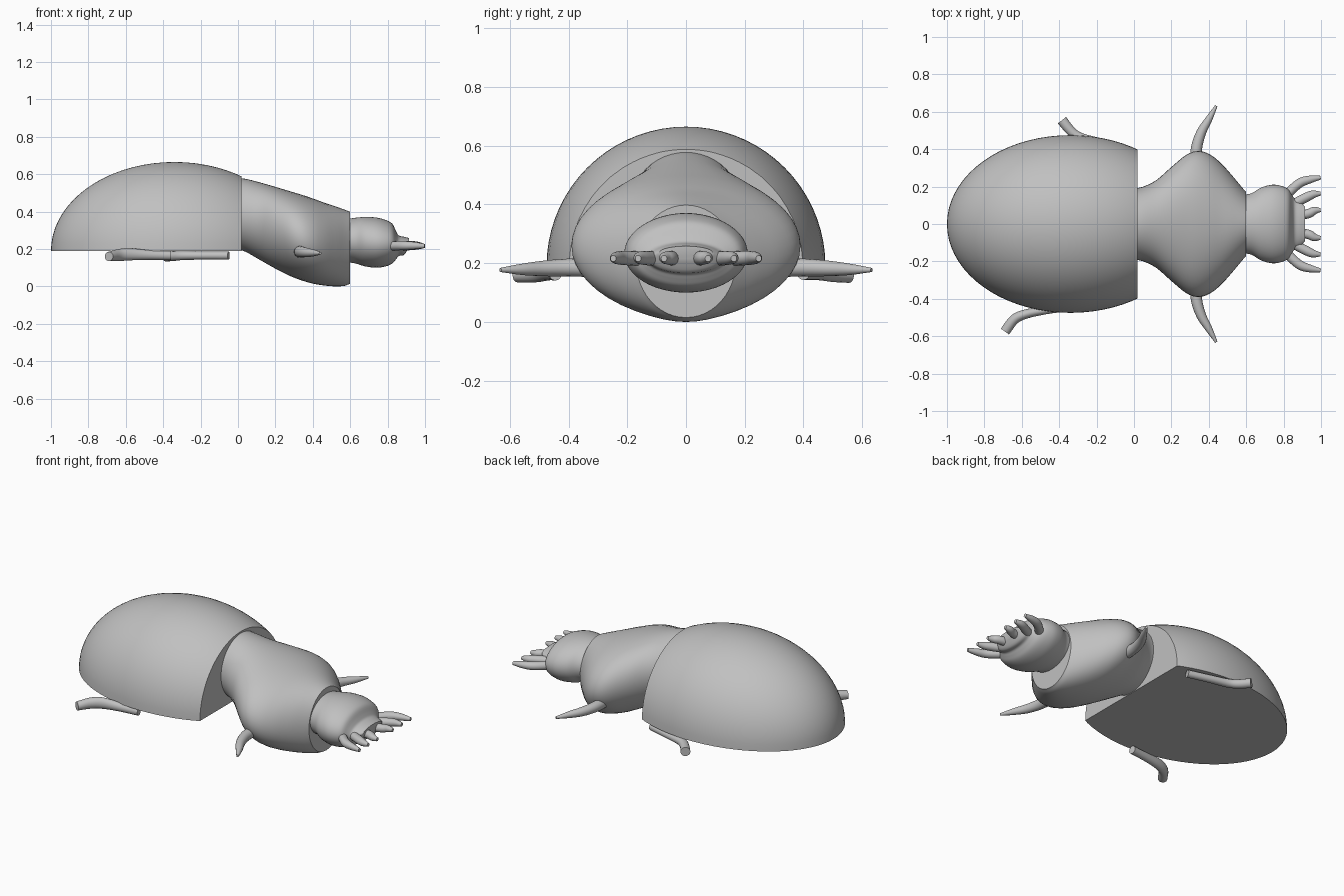
import bpy, bmesh, math
from mathutils import Vector

if "Cube" in bpy.data.objects:
    bpy.data.objects.remove(bpy.data.objects["Cube"])

grey = bpy.data.materials.new("plain grey")
grey.diffuse_color = (0.53, 0.53, 0.53, 1)
grey.use_nodes = True
grey.node_tree.nodes["Principled BSDF"].inputs["Base Color"].default_value = grey.diffuse_color


def finish(name, bm, angle=35):
    """Smooth shading with sharp creases, one material."""
    bmesh.ops.recalc_face_normals(bm, faces=bm.faces[:])
    for f in bm.faces:
        f.smooth = True
    for e in bm.edges:
        e.smooth = not (e.is_manifold and e.calc_face_angle(0) > math.radians(angle))
    me = bpy.data.meshes.new(name)
    bm.to_mesh(me)
    bm.free()
    me.materials.append(grey)
    ob = bpy.data.objects.new(name, me)
    bpy.context.collection.objects.link(ob)
    return ob


def smooth_path(pts, steps):
    """Catmull-Rom interpolation of tuples."""
    p = [Vector(q) for q in pts]
    p = [p[0] * 2 - p[1]] + p + [p[-1] * 2 - p[-2]]
    out = []
    for i in range(1, len(p) - 2):
        a, b, c, d = p[i - 1:i + 3]
        for k in range(steps):
            t = k / steps
            out.append(0.5 * (2 * b + (c - a) * t + (2 * a - 5 * b + 4 * c - d) * t * t
                              + (3 * b - 3 * c + d - a) * t ** 3))
    return out + [p[-2]]


def loft(name, pts, sides=48, steps=4):
    """Elliptic sections (x, y, z, half width, half height) along a level path."""
    path = smooth_path(pts, steps)
    bm = bmesh.new()
    rings = []
    for i, s in enumerate(path):
        a, b = path[max(i - 1, 0)], path[min(i + 1, len(path) - 1)]
        side = Vector((a[1] - b[1], b[0] - a[0], 0)).normalized()
        rings.append([bm.verts.new(Vector(s[:3]) + side * s[3] * math.cos(t)
                                   + Vector((0, 0, s[4] * math.sin(t))))
                      for t in (2 * math.pi * k / sides for k in range(sides))])
    for r, q in zip(rings, rings[1:]):
        for k in range(sides):
            j = (k + 1) % sides
            bm.faces.new((r[k], r[j], q[j], q[k]))
    bm.faces.new(rings[0])
    bm.faces.new(rings[-1])
    return finish(name, bm)


# Domed abdomen: ellipsoid with flat underside and flat front
bm = bmesh.new()
bmesh.ops.create_uvsphere(bm, u_segments=72, v_segments=36, radius=1)
bmesh.ops.scale(bm, vec=(0.66, 0.475, 0.475), verts=bm.verts[:])
bmesh.ops.translate(bm, vec=(-0.34, 0, 0.19), verts=bm.verts[:])
for co, no in (((0, 0, 0.19), (0, 0, -1)), ((0.02, 0, 0), (1, 0, 0))):
    bmesh.ops.bisect_plane(bm, geom=bm.verts[:] + bm.edges[:] + bm.faces[:], dist=1e-5,
                           plane_co=co, plane_no=no, clear_outer=True)
    bmesh.ops.holes_fill(bm, edges=[e for e in bm.edges if e.is_boundary], sides=0)
finish("abdomen", bm)

# Thorax and head: (x, half width, bottom z, top z)
thorax = [(0.0, 0.19, 0.20, 0.58), (0.05, 0.20, 0.18, 0.573), (0.12, 0.235, 0.14, 0.555),
          (0.20, 0.305, 0.095, 0.532), (0.28, 0.37, 0.055, 0.508), (0.34, 0.39, 0.032, 0.49),
          (0.40, 0.375, 0.015, 0.47), (0.46, 0.33, 0.005, 0.448), (0.52, 0.265, 0.0, 0.428),
          (0.57, 0.205, 0.003, 0.41), (0.60, 0.17, 0.015, 0.398)]
head = [(0.58, 0.155, 0.13, 0.36), (0.63, 0.165, 0.122, 0.367), (0.68, 0.195, 0.107, 0.371),
        (0.74, 0.21, 0.10, 0.368), (0.79, 0.203, 0.107, 0.355), (0.825, 0.185, 0.122, 0.335),
        (0.845, 0.155, 0.145, 0.295), (0.86, 0.135, 0.163, 0.272), (0.89, 0.12, 0.17, 0.265),
        (0.915, 0.09, 0.215, 0.258)]
for name, prof in (("thorax", thorax), ("head", head)):
    loft(name, [(x, 0, (lo + hi) / 2, w, (hi - lo) / 2) for x, w, lo, hi in prof])

for s, label in ((1, "left"), (-1, "right")):
    # Pointed front legs
    loft(f"front_leg_{label}",
         [(x, s * y, z, r, h) for x, y, z, r, h in
          [(0.33, 0.32, 0.185, 0.032, 0.032), (0.335, 0.41, 0.185, 0.03, 0.03),
           (0.36, 0.49, 0.182, 0.026, 0.026), (0.40, 0.56, 0.179, 0.019, 0.019),
           (0.44, 0.632, 0.177, 0.007, 0.007)]], 16)
    # Mouth feelers fanning forward
    for n, (x0, y0, x1, y1, x2, y2) in enumerate([(0.85, 0.04, 0.93, 0.055, 0.998, 0.075),
                                                  (0.84, 0.10, 0.92, 0.142, 0.998, 0.163),
                                                  (0.80, 0.14, 0.88, 0.215, 0.998, 0.248)]):
        loft(f"feeler_{label}_{n + 1}",
             [(x0, s * y0, 0.215, 0.025, 0.025), (x1, s * y1, 0.218, 0.025, 0.024),
              ((x1 + x2) / 2, s * (y1 + y2) / 2 + s * 0.006, 0.218, 0.021, 0.02),
              (x2, s * y2, 0.216, 0.01, 0.011)], 16)

# Hind legs tucked along the underside rim, staggered front to back
loft("hind_leg_left", [(-0.05, 0.40, 0.165, 0.022, 0.022), (-0.18, 0.435, 0.165, 0.023, 0.022),
                       (-0.29, 0.463, 0.165, 0.026, 0.024), (-0.34, 0.50, 0.162, 0.026, 0.026),
                       (-0.385, 0.555, 0.16, 0.028, 0.027)], 16)
loft("hind_leg_right", [(-0.36, -0.445, 0.165, 0.022, 0.024), (-0.48, -0.462, 0.168, 0.022, 0.026),
                        (-0.58, -0.482, 0.172, 0.025, 0.033), (-0.64, -0.51, 0.167, 0.027, 0.032),
                        (-0.69, -0.575, 0.16, 0.027, 0.025)], 16)
